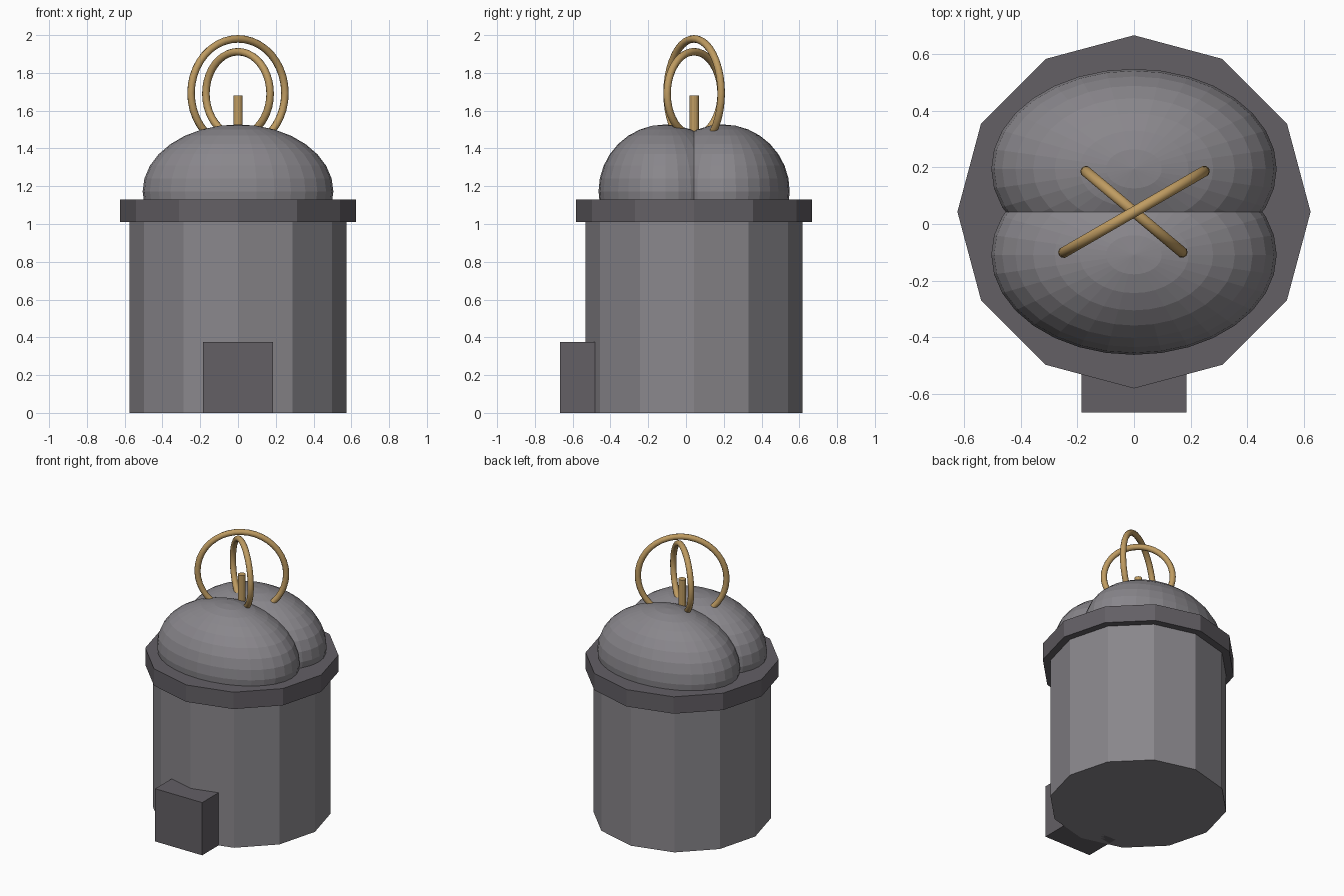
import bpy
from math import radians, pi

if "Cube" in bpy.data.objects:
    bpy.data.objects.remove(bpy.data.objects["Cube"])

CY = 0.043  # y of the main axis


def material(name, rgb):
    m = bpy.data.materials.new(name)
    m.diffuse_color = (*rgb, 1)
    m.use_nodes = True
    m.node_tree.nodes["Principled BSDF"].inputs["Base Color"].default_value = m.diffuse_color
    return m


brass = material("brass", (0.52, 0.33, 0.12))
stone = material("stone", (0.25, 0.24, 0.26))
dark = material("dark_stone", (0.125, 0.115, 0.13))


def finish(name, mat):
    ob = bpy.context.object
    ob.name = name
    ob.data.materials.append(mat)
    return ob


def cylinder(name, r, z0, z1, sides, mat):
    bpy.ops.mesh.primitive_cylinder_add(vertices=sides, radius=r, depth=z1 - z0,
                                        location=(0, CY, (z0 + z1) / 2))
    finish(name, mat)


def dome(name, y):
    bpy.ops.mesh.primitive_uv_sphere_add(segments=32, ring_count=16, radius=1,
                                         location=(0, y, 1.173))
    finish(name, stone).scale = (0.505, 0.354, 0.354)


def ring(name, r, z, angle):
    bpy.ops.mesh.primitive_torus_add(major_radius=r, minor_radius=0.02,
                                     major_segments=40, minor_segments=10,
                                     location=(0, CY, z),
                                     rotation=(pi / 2, 0, radians(angle)))
    finish(name, brass)
    bpy.ops.object.shade_smooth_by_angle(angle=radians(50))


# twelve-sided drum and its projecting rim
cylinder("drum_body", 0.575, 0, 1.01, 12, stone)
cylinder("rim", 0.625, 1.01, 1.13, 12, dark)

# block at the front foot of the drum
bpy.ops.mesh.primitive_cube_add(size=1, location=(0, -0.537, 0.1875))
finish("front_block", dark).scale = (0.37, 0.26, 0.375)

# twin overlapping domes
dome("front_dome", -0.109)
dome("back_dome", 0.195)

# crossed rings and central pin
ring("large_ring", 0.287, 1.693, 30)
ring("small_ring", 0.222, 1.69, -40)
cylinder("pin", 0.025, 1.42, 1.68, 12, brass)
